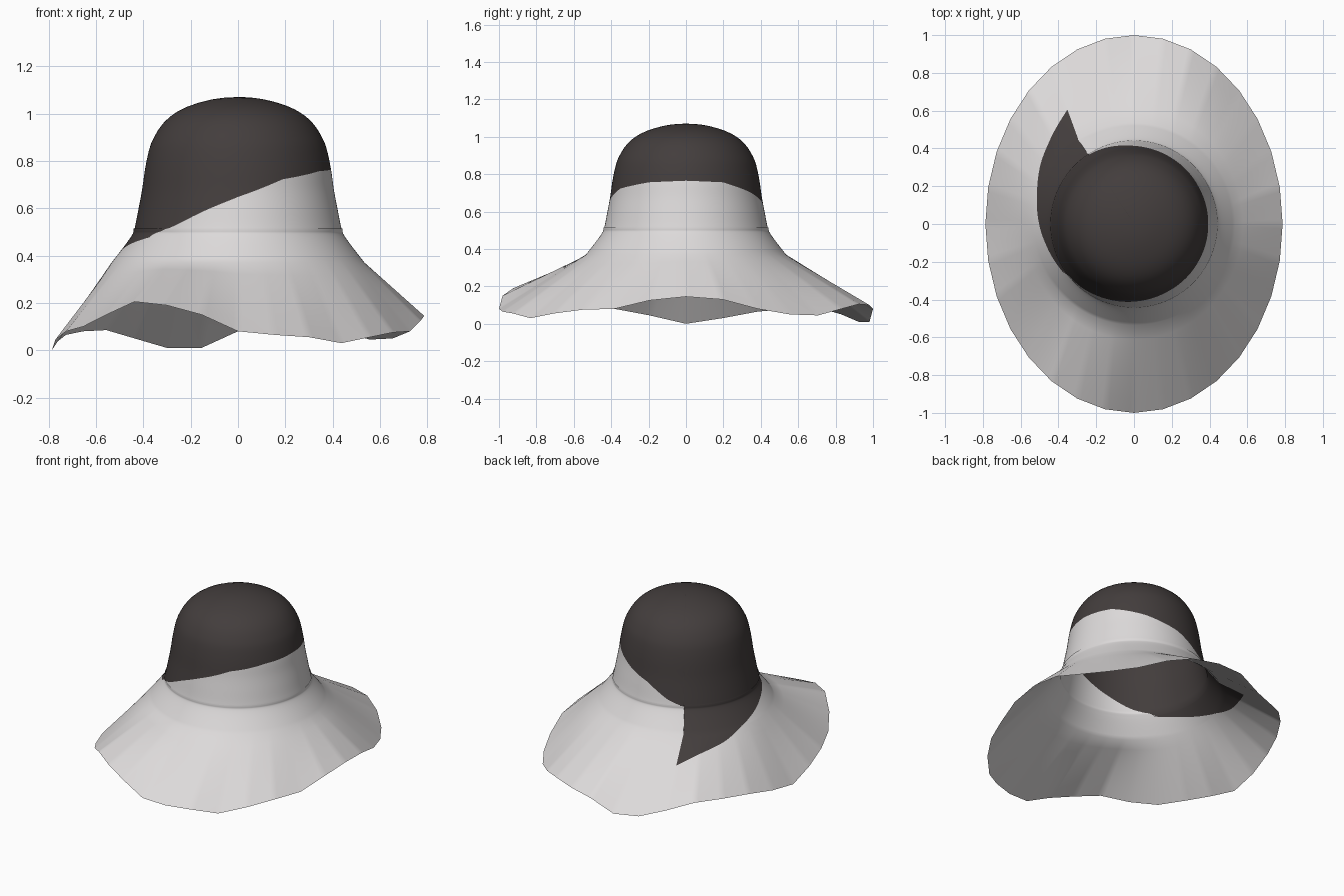
import bpy, bmesh, math

if "Cube" in bpy.data.objects:
    bpy.data.objects.remove(bpy.data.objects["Cube"])

# Crown and collar profile (radius, height) from the apex down to the brim ring
PROFILE = [(0, 1.07), (.1, 1.062), (.2, 1.035), (.27, 1.0), (.32, .955), (.355, .9),
           (.375, .85), (.393, .765), (.405, .68), (.42, .6), (.437, .515), (.45, .48),
           (.535, .37)]
RING = len(PROFILE) - 1          # profile index where the wavy brim begins
# Heights of the 32 corners of the wavy brim edge, anticlockwise from +x
WAVE = [.145, .13, .08, .05, .045, .08, .105, .10, .08, .01, .01, .05, .085, .08, .065, .03,
        0, .045, .08, .10, .15, .205, .19, .15, .08, .065, .055, .03, .055, .075, .08, .125]
# Lower limit of the dark colour: (angle, profile index)
LIMIT = [(0, 7), (30, 7.1), (60, 7.75), (90, 8.6), (110, 9.6), (123.4, 10.1), (123.5, 12.41),
         (137.6, 12.27), (149.6, 12.165), (163.5, 12), (174, 11.76), (193, 11.39),
         (214, 11.05), (225, 10.1), (243, 9.4), (270, 8.4), (298, 7.5), (330, 7.1), (360, 7)]
ANGLES = sorted([i * 360 / 256 for i in range(256)] + [123.4, 123.5])


def material(name, rgb):
    m = bpy.data.materials.new(name)
    m.diffuse_color = (*rgb, 1)
    m.use_nodes = True
    m.node_tree.nodes["Principled BSDF"].inputs["Base Color"].default_value = m.diffuse_color
    return m


MATS = [material("dark_felt", (.056, .047, .046)), material("light_grey_felt", (.72, .70, .70))]


def limit(a):
    for (a0, u0), (a1, u1) in zip(LIMIT, LIMIT[1:]):
        if a <= a1:
            return u0 + (u1 - u0) * (a - a0) / (a1 - a0)


def profile(u):
    """Smooth curve through the profile points."""
    pts = [(-.1, 1.062)] + PROFILE + [(.62, .27)]
    i = min(int(u), RING - 1)
    t = u - i
    return [.5 * (2 * b + (c - a) * t + (2 * a - 5 * b + 4 * c - d) * t * t
                  + (3 * b - a - 3 * c + d) * t ** 3)
            for a, b, c, d in zip(*pts[i:i + 4])]


def edge(a):
    """Point on the 32-sided oval brim edge."""
    k = int(a / 11.25)
    t = a / 11.25 - k

    def corner(n):
        p = math.radians(n * 11.25)
        return (.787 * math.cos(p), math.sin(p), WAVE[n % 32])
    return [p + (q - p) * t for p, q in zip(corner(k), corner(k + 1))]


def surface(u, a, offset):
    r, z = profile(min(u, RING))
    if u < RING:
        r += offset * (RING - u)
    p = math.radians(a)
    inner = (r * math.cos(p), r * math.sin(p), z)
    t = max(0, u - RING)
    return [i + (e - i) * t for i, e in zip(inner, edge(a))]


def sheet(name, spans, rows, offset=0):
    """Sheet split along the colour limit, so the colour border is a clean edge."""
    bm = bmesh.new()
    for u0, u1 in spans:
        cols = []
        for a in ANGLES:
            b = min(max(limit(a), u0), u1)
            us = [u0 + (b - u0) * i / rows for i in range(rows)]
            us += [b + (u1 - b) * i / rows for i in range(rows + 1)]
            cols.append([bm.verts.new(surface(u, a, offset)) for u in us])
        for j, c in enumerate(cols):
            d = cols[(j + 1) % len(cols)]
            for i in range(2 * rows):
                f = bm.faces.new((c[i], c[i + 1], d[i + 1], d[i]))
                f.material_index = 0 if i < rows else 1
                f.smooth = True
    bmesh.ops.remove_doubles(bm, verts=bm.verts, dist=1e-5)
    me = bpy.data.meshes.new(name)
    bm.to_mesh(me)
    bm.free()
    for m in MATS:
        me.materials.append(m)
    ob = bpy.data.objects.new(name, me)
    bpy.context.collection.objects.link(ob)
    return ob


# Domed crown
sheet("crown", [(0, 11)], 20)
# Floppy brim with a short collar lapping over the crown
sheet("brim", [(10, 11), (11, 12), (12, 13)], 6, .002)
